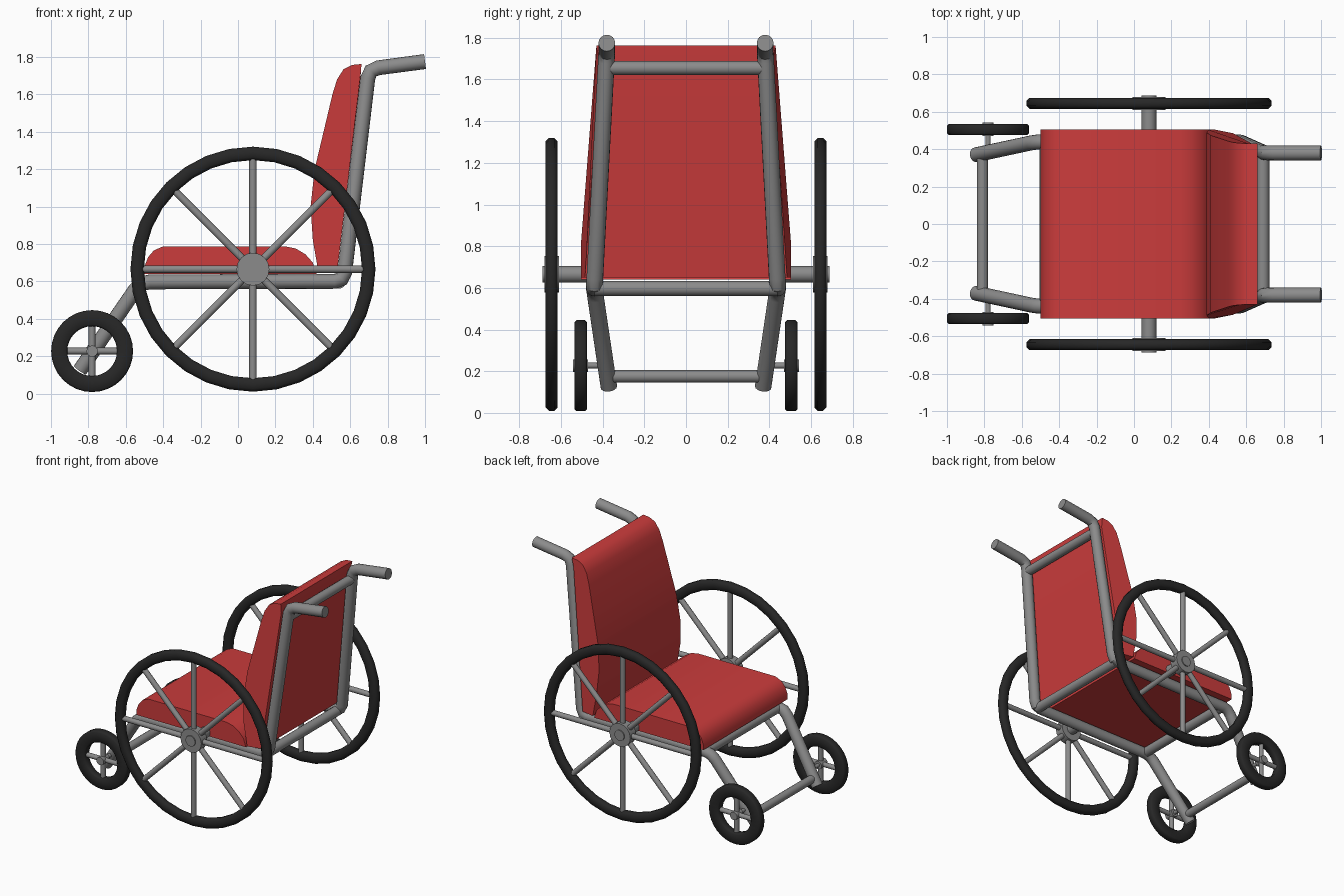
import bpy, bmesh
from math import pi, sin, cos, radians
from mathutils import Vector

cube = bpy.data.objects.get("Cube")
if cube:
    bpy.data.objects.remove(cube, do_unlink=True)


def material(name, r, g, b):
    m = bpy.data.materials.new(name)
    m.use_nodes = True
    m.diffuse_color = (r, g, b, 1)
    m.node_tree.nodes["Principled BSDF"].inputs["Base Color"].default_value = (r, g, b, 1)
    return m


red = material("red_upholstery", 0.6, 0.045, 0.045)
grey = material("grey_metal", 0.26, 0.26, 0.26)
black = material("black_rubber", 0.02, 0.02, 0.02)


def finish(ob, mat, angle=35):
    ob.data.materials.clear()
    ob.data.materials.append(mat)
    bpy.ops.object.select_all(action="DESELECT")
    ob.select_set(True)
    bpy.context.view_layer.objects.active = ob
    bpy.ops.object.shade_smooth_by_angle(angle=radians(angle))
    return ob


def from_bmesh(name, bm, mat, angle=35):
    bmesh.ops.recalc_face_normals(bm, faces=bm.faces)
    me = bpy.data.meshes.new(name)
    bm.to_mesh(me)
    bm.free()
    ob = bpy.data.objects.new(name, me)
    bpy.context.collection.objects.link(ob)
    return finish(ob, mat, angle)


def tube(name, points, radius, bend=0.05):
    """Round tube along a path whose corners are softened."""
    pts = [Vector(p) for p in points]
    path = [pts[0]]
    for a, b, c in zip(pts, pts[1:], pts[2:]):
        start = b + (a - b).normalized() * bend
        end = b + (c - b).normalized() * bend
        path += [start, (start + end + b * 2) / 4, end]
    path.append(pts[-1])
    cu = bpy.data.curves.new(name, "CURVE")
    cu.dimensions = "3D"
    cu.bevel_depth = radius
    cu.bevel_resolution = 6
    cu.use_fill_caps = True
    sp = cu.splines.new("POLY")
    sp.points.add(len(path) - 1)
    for p, co in zip(sp.points, path):
        p.co = (*co, 1)
    ob = bpy.data.objects.new(name, cu)
    bpy.context.collection.objects.link(ob)
    bpy.ops.object.select_all(action="DESELECT")
    ob.select_set(True)
    bpy.context.view_layer.objects.active = ob
    bpy.ops.object.convert(target="MESH")
    return finish(bpy.context.object, grey)


def tyre(name, centre, outer, inner, half, cut):
    """Ring with a chamfered section, turned about the y axis."""
    mid, h = (outer + inner) / 2, (outer - inner) / 2
    section = []
    for sy, sr in ((1, 1), (-1, 1), (-1, -1), (1, -1)):
        corner = [(sy * half, sr * (h - cut)), (sy * (half - cut), sr * h)]
        section += corner if sy == sr else corner[::-1]
    bm = bmesh.new()
    vs = [bm.verts.new((mid + r, y, 0)) for y, r in section]
    es = [bm.edges.new((vs[i - 1], vs[i])) for i in range(len(vs))]
    bmesh.ops.spin(bm, geom=vs + es, cent=(0, 0, 0), axis=(0, 1, 0),
                   angle=2 * pi, steps=32, use_merge=True)
    bmesh.ops.remove_doubles(bm, verts=bm.verts, dist=0.0005)
    bmesh.ops.translate(bm, verts=bm.verts, vec=centre)
    return from_bmesh(name, bm, black, 50)


def spokes(name, centre, count, length, radius):
    c = Vector(centre)
    for i in range(count):
        a = 2 * pi * i / count
        tube(f"{name}_{i + 1}", [c, c + Vector((cos(a), 0, sin(a))) * length], radius)


def cushion(name, profile, width):
    """Side profile extruded across y, with a half width set by a rule."""
    bm = bmesh.new()
    sides = [[bm.verts.new((x, s * width(x, z), z)) for x, z in profile] for s in (-1, 1)]
    for side in sides:
        bm.faces.new(side)
    for i in range(len(profile)):
        bm.faces.new((sides[0][i - 1], sides[0][i], sides[1][i], sides[1][i - 1]))
    return from_bmesh(name, bm, red)


# Upholstery
cushion("seat", [(-0.5, 0.64), (-0.5, 0.68), (-0.48, 0.73), (-0.45, 0.765), (-0.4, 0.787),
                 (0.25, 0.787), (0.31, 0.775), (0.36, 0.745), (0.4, 0.7), (0.42, 0.64)],
        lambda x, z: 0.505)


def back_width(x, z):
    rear = 0.53 + 0.118 * (z - 0.65)
    return 0.505 - 0.078 * max(0, z - 0.8) - (0.02 if x > rear - 0.02 and z < 1.7 else 0)


cushion("backrest", [(0.43, 0.65), (0.4, 0.82), (0.388, 1.0), (0.41, 1.2), (0.46, 1.41),
                     (0.505, 1.6), (0.53, 1.68), (0.565, 1.735), (0.61, 1.757), (0.66, 1.762),
                     (0.655, 1.69), (0.53, 0.65)], back_width)

# Frame sides and wheels, mirrored across y
for s, side in ((-1, "front"), (1, "back")):
    tube(f"{side}_side_frame",
         [(1.0, s * 0.38, 1.775), (0.70, s * 0.38, 1.735), (0.565, s * 0.44, 0.6),
          (-0.52, s * 0.44, 0.597), (-0.845, s * 0.37, 0.125)], 0.04)

    hub = (0.08, s * 0.645, 0.665)
    tyre(f"{side}_large_tyre", hub, 0.655, 0.583, 0.029, 0.016)
    spokes(f"{side}_large_spoke", hub, 8, 0.6, 0.02)
    tube(f"{side}_large_hub", [(0.08, s * 0.61, 0.665), (0.08, s * 0.68, 0.665)], 0.088)
    tube(f"{side}_large_axle", [(0.08, s * 0.43, 0.665), (0.08, s * 0.688, 0.665)], 0.04)

    caster = (-0.78, s * 0.505, 0.227)
    tyre(f"{side}_small_tyre", caster, 0.219, 0.133, 0.03, 0.01)
    spokes(f"{side}_small_spoke", caster, 4, 0.15, 0.018)
    tube(f"{side}_small_hub", [(-0.78, s * 0.47, 0.227), (-0.78, s * 0.543, 0.227)], 0.03)
    tube(f"{side}_small_axle", [(-0.78, s * 0.38, 0.227), (-0.78, s * 0.5, 0.227)], 0.014)

# Cross bars
for name, x, z, half, r in (("upper_cross_bar", 0.69, 1.655, 0.385, 0.034),
                            ("rear_cross_bar", 0.54, 0.597, 0.44, 0.036),
                            ("front_cross_bar", -0.47, 0.597, 0.44, 0.036),
                            ("foot_bar", -0.81, 0.175, 0.375, 0.03)):
    tube(name, [(x, -half, z), (x, half, z)], r)
